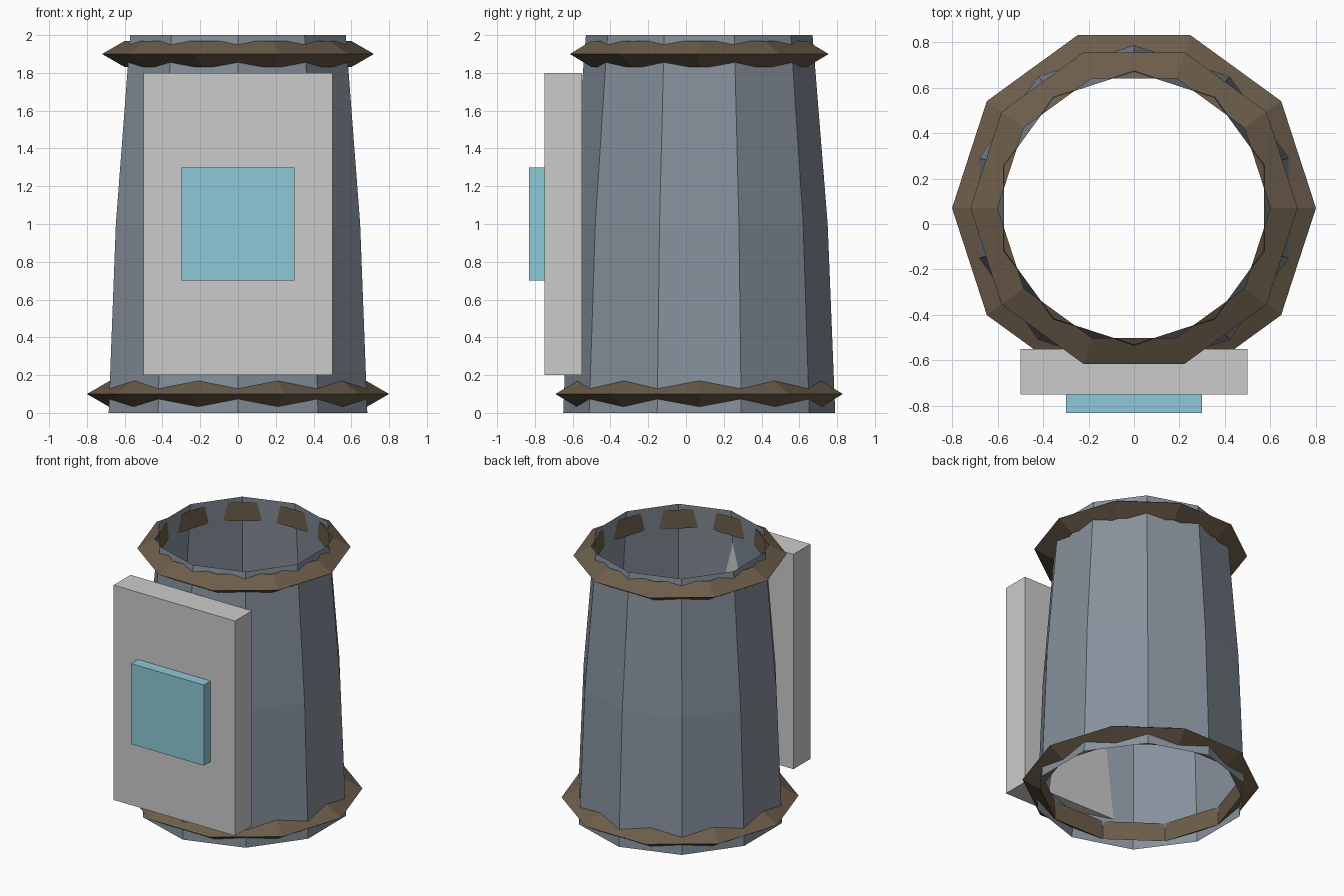
import bpy
import bmesh
from math import cos, sin, tau

if "Cube" in bpy.data.objects:
    bpy.data.objects.remove(bpy.data.objects["Cube"])

CENTRE_Y = 0.07
SIDES = 10


def material(name, rgb):
    mat = bpy.data.materials.new(name)
    mat.diffuse_color = (*rgb, 1)
    mat.use_nodes = True
    mat.node_tree.nodes["Principled BSDF"].inputs["Base Color"].default_value = mat.diffuse_color
    return mat


def add_object(name, bm, mat=None):
    bmesh.ops.recalc_face_normals(bm, faces=bm.faces)
    mesh = bpy.data.meshes.new(name)
    bm.to_mesh(mesh)
    bm.free()
    obj = bpy.data.objects.new(name, mesh)
    bpy.context.collection.objects.link(obj)
    if mat:
        mesh.materials.append(mat)
    return obj


def lathe(name, profile, mat, phase=0.0, closed=False):
    """Revolve (radius, z) points around the tower axis."""
    bm = bmesh.new()
    loops = []
    for r, z in profile:
        angles = [phase + tau * i / SIDES for i in range(SIDES)]
        loops.append([bm.verts.new((r * cos(a), CENTRE_Y + r * sin(a), z)) for a in angles])
    pairs = list(zip(loops, loops[1:]))
    if closed:
        pairs.append((loops[-1], loops[0]))
    for lower, upper in pairs:
        for i in range(SIDES):
            j = (i + 1) % SIDES
            bm.faces.new((lower[i], lower[j], upper[j], upper[i]))
    return add_object(name, bm, mat)


def box(name, low, high, mat=None):
    bm = bmesh.new()
    bmesh.ops.create_cube(bm, size=1)
    for v in bm.verts:
        v.co = [(a + b) / 2 + c * (b - a) for a, b, c in zip(low, high, v.co)]
    return add_object(name, bm, mat)


slate = material("slate", (0.24, 0.28, 0.33))
brown = material("dark_brown", (0.15, 0.11, 0.07))
blue = material("blue", (0.27, 0.58, 0.68))

# Open tapered shell, corners facing front and back
lathe("tower_shell", [(0.72, 0), (0.68, 1), (0.6, 2)], slate, phase=tau / 4)

# Bands with a triangular section, edge pointing outwards
for name, radius, z in (("bottom_band", 0.72, 0.1), ("top_band", 0.64, 1.9)):
    section = [(radius + 0.08, z), (radius - 0.04, z + 0.069), (radius - 0.04, z - 0.069)]
    lathe(name, section, brown, closed=True)

# Front plate with its blue panel
box("front_plate", (-0.5, -0.75, 0.2), (0.5, -0.55, 1.8))
box("front_panel", (-0.3, -0.83, 0.7), (0.3, -0.73, 1.3), blue)
